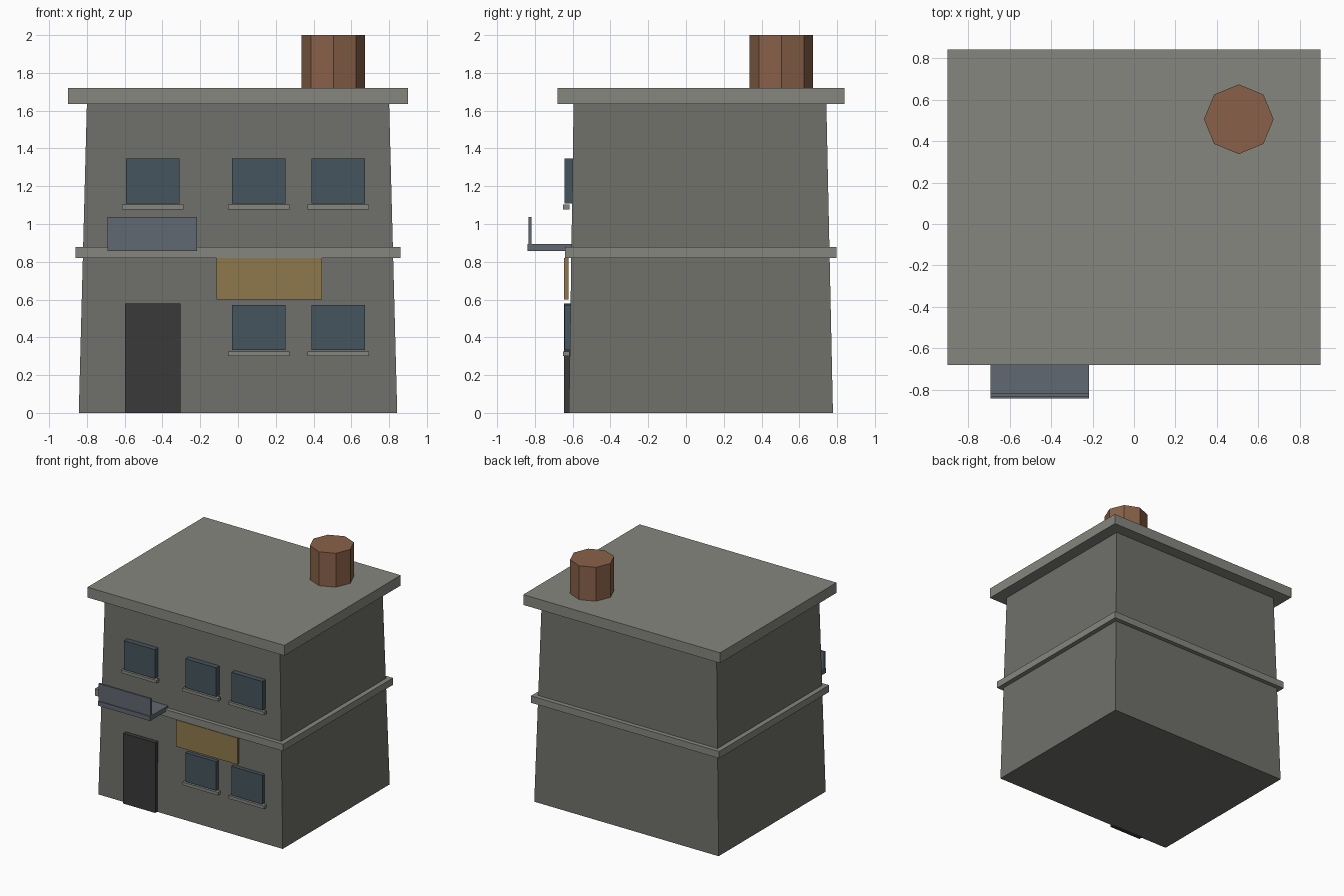
import bpy, bmesh

if "Cube" in bpy.data.objects:
    bpy.data.objects.remove(bpy.data.objects["Cube"])


def material(name, rgb):
    m = bpy.data.materials.new(name)
    m.diffuse_color = (*rgb, 1)
    m.use_nodes = True
    m.node_tree.nodes["Principled BSDF"].inputs["Base Color"].default_value = m.diffuse_color
    return m


WALL = material("wall_grey", (0.16, 0.16, 0.145))
STONE = material("trim_grey", (0.24, 0.24, 0.215))
GLASS = material("window_blue", (0.06, 0.09, 0.11))
DARK = material("door_dark", (0.04, 0.042, 0.04))
GOLD = material("sign_ochre", (0.27, 0.19, 0.07))
STEEL = material("balcony_steel", (0.12, 0.14, 0.165))
BRICK = material("chimney_brick", (0.25, 0.12, 0.065))


def box(name, x, y, z, mat, top=None):
    """Box from (min, max) ranges; top = (x range, y range) gives a taper."""
    tx, ty = top or (x, y)
    bm = bmesh.new()
    bmesh.ops.create_cube(bm, size=2)
    for v in bm.verts:
        i, j, k = (int(c > 0) for c in v.co)
        v.co = ((tx if k else x)[i], (ty if k else y)[j], z[k])
    me = bpy.data.meshes.new(name)
    bm.to_mesh(me)
    bm.free()
    me.materials.append(mat)
    ob = bpy.data.objects.new(name, me)
    bpy.context.collection.objects.link(ob)
    return ob


# Tapered walls, mid band and roof slab
box("walls", (-0.843, 0.843), (-0.62, 0.778), (0, 1.64), WALL,
    top=((-0.80, 0.80), (-0.595, 0.743)))
box("floor_band", (-0.86, 0.86), (-0.64, 0.796), (0.82, 0.877), STONE)
box("roof_slab", (-0.90, 0.90), (-0.68, 0.84), (1.635, 1.72), STONE)

# Eight-sided chimney
bpy.ops.mesh.primitive_cylinder_add(vertices=8, radius=0.168, depth=0.28,
                                    location=(0.505, 0.505, 1.86))
chimney = bpy.context.object
chimney.name = "chimney"
chimney.data.materials.append(BRICK)

# Windows with sills: centre x, bottom z
for n, (cx, z) in enumerate([(-0.451, 1.108), (0.11, 1.108), (0.531, 1.108),
                             (0.11, 0.332), (0.531, 0.332)], 1):
    box(f"window_{n}", (cx - 0.141, cx + 0.141), (-0.643, -0.598), (z, z + 0.239), GLASS)
    box(f"sill_{n}", (cx - 0.162, cx + 0.162), (-0.651, -0.617), (z - 0.031, z - 0.006), STONE)

# Door and hanging sign board
box("door", (-0.598, -0.304), (-0.646, -0.605), (0, 0.58), DARK)
box("sign_board", (-0.115, 0.445), (-0.645, -0.623), (0.60, 0.82), GOLD)

# Balcony floor and front panel
box("balcony_floor", (-0.692, -0.216), (-0.84, -0.604), (0.858, 0.895), STEEL)
box("balcony_panel", (-0.692, -0.216), (-0.833, -0.817), (0.895, 1.038), STEEL)
